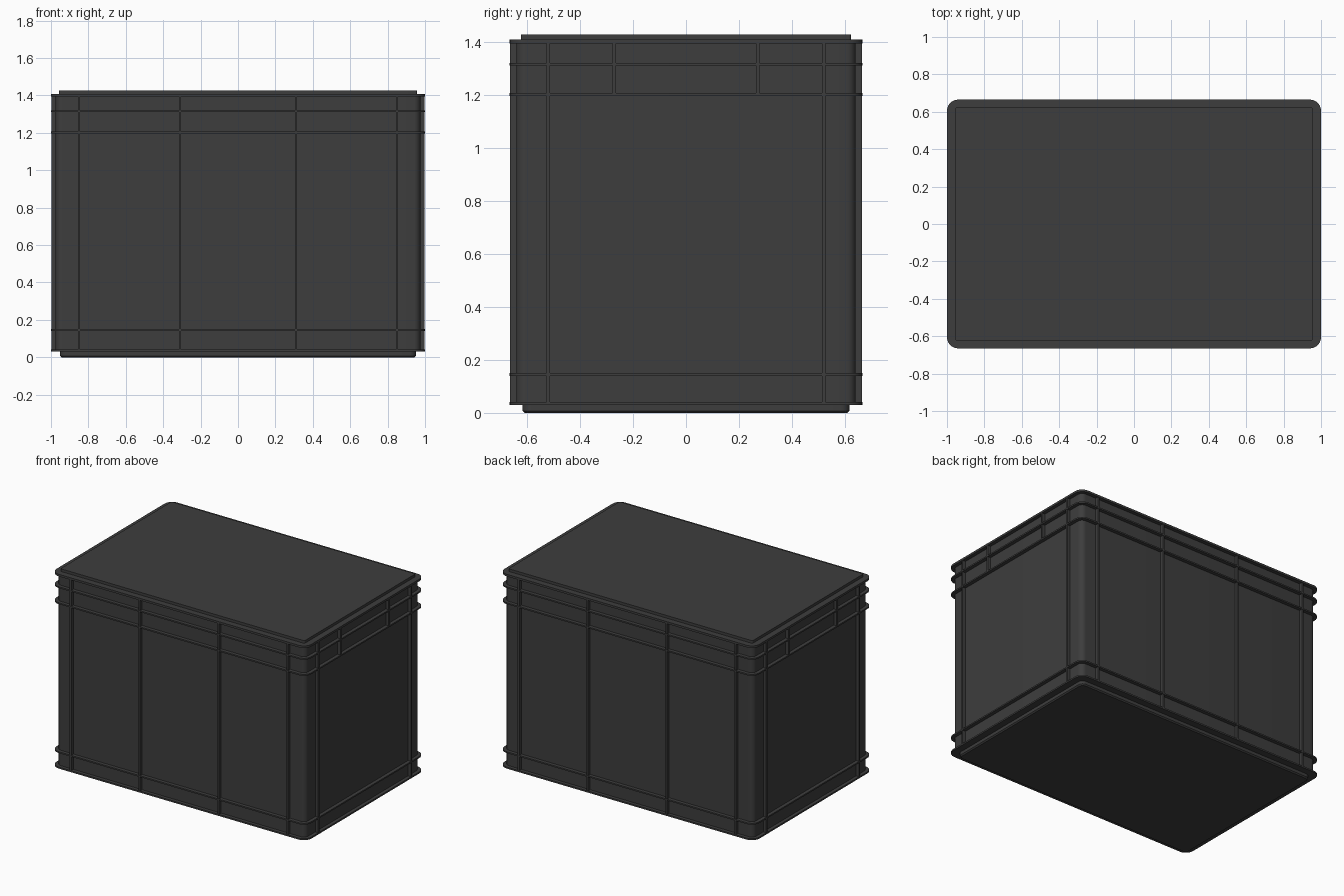
import bpy, bmesh, math

if "Cube" in bpy.data.objects:
    bpy.data.objects.remove(bpy.data.objects["Cube"])

HX, HY, DEPTH = 1.0, 0.665, 0.025   # half size and rib depth

plastic = bpy.data.materials.new("dark grey plastic")
plastic.diffuse_color = (0.047, 0.047, 0.047, 1)
plastic.use_nodes = True
plastic.node_tree.nodes["Principled BSDF"].inputs["Base Color"].default_value = plastic.diffuse_color


def finish(bm, name):
    bmesh.ops.recalc_face_normals(bm, faces=bm.faces)
    me = bpy.data.meshes.new(name)
    bm.to_mesh(me)
    bm.free()
    ob = bpy.data.objects.new(name, me)
    bpy.context.collection.objects.link(ob)
    me.materials.append(plastic)
    bpy.ops.object.select_all(action='DESELECT')
    ob.select_set(True)
    bpy.context.view_layer.objects.active = ob
    bpy.ops.object.shade_smooth_by_angle(angle=math.radians(30))
    return ob


def rounded_rect(inset, radius, steps=8):
    hx, hy = HX - inset, HY - inset
    pts = []
    for q, (sx, sy) in enumerate([(1, 1), (-1, 1), (-1, -1), (1, -1)]):
        for i in range(steps + 1):
            a = math.pi / 2 * (q + i / steps)
            pts.append((sx * (hx - radius) + radius * math.cos(a),
                        sy * (hy - radius) + radius * math.sin(a)))
    return pts


def loft(name, profile):
    """Stack rounded rectangles given as (z, inset, corner radius)."""
    bm = bmesh.new()
    rings = [[bm.verts.new((x, y, z)) for x, y in rounded_rect(i, r)] for z, i, r in profile]
    for a, b in zip(rings, rings[1:]):
        n = len(a)
        for k in range(n):
            bm.faces.new((a[k], a[(k + 1) % n], b[(k + 1) % n], b[k]))
    bm.faces.new(rings[0][::-1])
    bm.faces.new(rings[-1])
    return finish(bm, name)


# Crate: foot, wall with horizontal ribs, raised lid panel
R_OUT, R_IN = 0.06, 0.06 - DEPTH
profile = [(0.0, 0.056, 0.03), (0.008, 0.048, 0.035), (0.03, 0.048, 0.035)]
for z0, z1 in [(0.03, 0.041), (0.14, 0.15), (1.196, 1.206), (1.31, 1.32), (1.393, 1.408)]:
    if z0 > 0.05:
        profile.append((z0, DEPTH, R_IN))
    profile += [(z0, 0, R_OUT), (z1, 0, R_OUT)]
    if z1 < 1.4:
        profile.append((z1, DEPTH, R_IN))
profile += [(1.408, 0.043, 0.008), (1.427, 0.043, 0.008)]
loft("crate_body", profile)


# Vertical ribs
def rib(bm, centre, size):
    geo = bmesh.ops.create_cube(bm, size=1)
    for v in geo["verts"]:
        v.co = [c + s * p for c, s, p in zip(centre, size, v.co)]


W, D = 0.013, DEPTH - 0.001
bm = bmesh.new()
for side in (-1, 1):
    for x in (-0.85, -0.31, 0.31, 0.85):
        rib(bm, (x, side * (HY - 0.002 - D / 2), 0.717), (W, D, 1.36))
finish(bm, "long_side_ribs")

bm = bmesh.new()
for side in (-1, 1):
    for y in (-0.52, 0.52):
        rib(bm, (side * (HX - 0.002 - D / 2), y, 0.717), (D, W, 1.36))
    for y in (-0.27, 0.27):
        rib(bm, (side * (HX - 0.002 - D / 2), y, 1.3), (D, W, 0.194))
finish(bm, "short_side_ribs")
